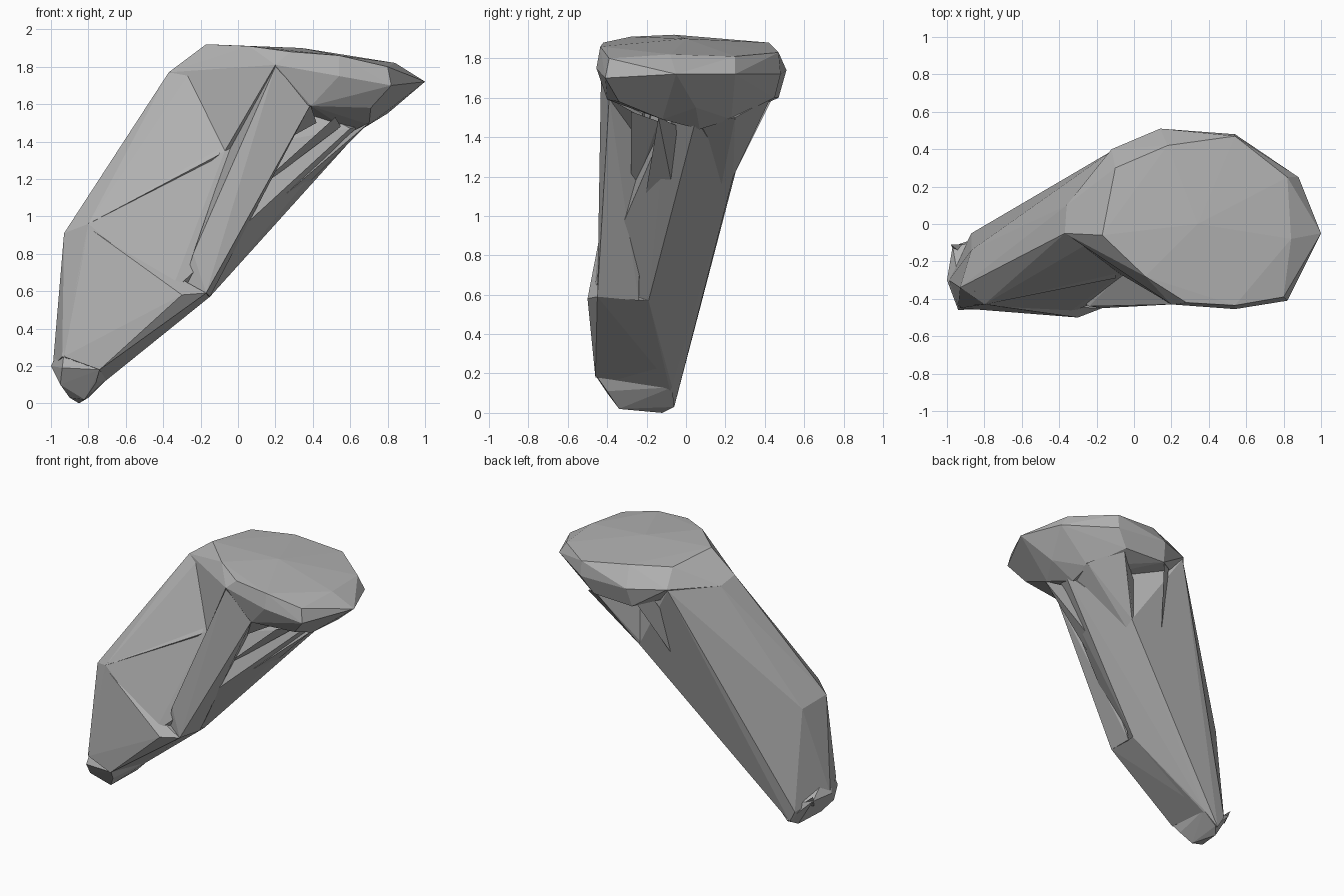
import bpy, bmesh

grey = bpy.data.materials.new("plain grey")
grey.diffuse_color = (0.45, 0.45, 0.45, 1)


def hull(name, points):
    """Flat-faced solid wrapped around a few corner points."""
    bm = bmesh.new()
    for p in points:
        bm.verts.new(p)
    res = bmesh.ops.convex_hull(bm, input=bm.verts)
    loose = {g for g in res["geom_interior"] + res["geom_unused"]
             if isinstance(g, bmesh.types.BMVert)}
    bmesh.ops.delete(bm, geom=list(loose), context='VERTS')
    bmesh.ops.recalc_face_normals(bm, faces=bm.faces)
    mesh = bpy.data.meshes.new(name)
    bm.to_mesh(mesh)
    bm.free()
    mesh.materials.append(grey)
    ob = bpy.data.objects.new(name, mesh)
    bpy.context.collection.objects.link(ob)
    return ob


# Broad faceted head with a nearly flat top
hull("head", [
    (-0.17, -0.06, 1.92), (-0.10, 0.30, 1.89), (0.06, -0.28, 1.91),
    (0.28, -0.42, 1.88), (0.54, -0.435, 1.86), (0.18, 0.42, 1.88),
    (0.54, 0.47, 1.83), (0.82, 0.25, 1.81), (0.84, -0.08, 1.82),
    (0.80, -0.39, 1.80), (0.34, 0.0, 1.90),
    (-0.37, -0.05, 1.77), (-0.36, 0.10, 1.74), (-0.12, 0.40, 1.76),
    (0.14, 0.51, 1.74), (0.54, 0.48, 1.72), (0.88, 0.25, 1.72),
    (1.0, -0.05, 1.72), (0.82, -0.41, 1.70), (0.54, -0.455, 1.75),
    (0.20, -0.43, 1.81),
    (0.39, -0.40, 1.59), (0.71, -0.34, 1.58), (0.70, -0.12, 1.49),
    (0.62, 0.07, 1.44), (0.62, 0.23, 1.49), (0.45, 0.45, 1.60),
    (0.12, 0.47, 1.60), (0.80, 0.05, 1.55)])

# Sloping shoulder that blends the head into the front of the shaft
hull("front_shoulder", [
    (-0.37, -0.05, 1.77), (-0.17, -0.06, 1.92), (0.06, -0.28, 1.91),
    (0.20, -0.43, 1.81), (-0.07, -0.27, 1.35), (0.15, -0.20, 1.45)])

# Slanting shaft from the head down to the foot
hull("shaft", [
    (-0.37, -0.05, 1.77), (-0.17, -0.06, 1.90), (-0.36, 0.10, 1.74),
    (-0.12, 0.39, 1.75), (-0.07, -0.27, 1.35), (0.10, -0.20, 1.45),
    (0.60, -0.10, 1.47), (0.68, 0.05, 1.49), (0.22, 0.24, 1.20),
    (0.20, -0.02, 1.00), (-0.15, -0.19, 0.57), (-0.36, -0.48, 0.59),
    (-0.80, -0.43, 0.96), (-0.93, -0.34, 0.91), (-0.87, -0.14, 0.86),
    (-0.94, -0.44, 0.25), (-0.99, -0.30, 0.20), (-0.87, -0.05, 0.12),
    (-0.74, -0.45, 0.18), (-0.70, -0.07, 0.13), (-0.82, -0.06, 0.03)])

# Ridge running down the front under the head
hull("front_ridge", [
    (0.20, -0.43, 1.80), (0.39, -0.39, 1.60), (0.10, -0.20, 1.70),
    (0.30, -0.22, 1.52), (-0.05, -0.25, 1.35), (-0.24, -0.44, 0.80),
    (-0.17, -0.45, 0.59), (-0.15, -0.24, 0.57), (-0.30, -0.40, 0.60)])

# Solid gusset under the rear of the head
hull("rear_gusset", [
    (0.64, 0.25, 1.50), (0.45, 0.43, 1.60), (0.22, 0.24, 1.20),
    (0.62, 0.05, 1.46), (0.10, 0.16, 1.06), (0.15, 0.20, 1.50)])

# Lower front wedge joining the knee to the foot
hull("lower_wedge", [
    (-0.30, -0.50, 0.58), (-0.17, -0.45, 0.59), (-0.15, -0.19, 0.57),
    (-0.36, -0.49, 0.60), (-0.74, -0.46, 0.18), (-0.70, -0.07, 0.13),
    (-0.93, -0.45, 0.25), (-0.92, -0.35, 0.85), (-0.80, -0.43, 0.94)])

# Small rounded foot
hull("foot", [
    (-0.85, -0.12, 0.0), (-0.80, -0.06, 0.03), (-0.90, -0.32, 0.03),
    (-0.82, -0.34, 0.02), (-0.95, -0.40, 0.10), (-0.74, -0.45, 0.18),
    (-0.76, -0.40, 0.11), (-0.94, -0.46, 0.19), (-1.0, -0.30, 0.20),
    (-0.70, -0.07, 0.13), (-0.97, -0.12, 0.20), (-0.92, -0.40, 0.35)])

# Thin webs stretched between the head and the shaft
webs = [
    [(0.39, -0.38, 1.59), (0.06, -0.30, 1.30), (0.10, -0.22, 1.36), (0.42, -0.22, 1.50)],
    [(0.52, -0.28, 1.53), (0.02, -0.28, 1.08), (0.10, -0.16, 1.14), (0.55, -0.14, 1.48)],
    [(0.70, -0.14, 1.50), (0.00, -0.24, 0.90), (0.20, -0.04, 1.00), (0.62, -0.05, 1.46)],
    [(0.10, 0.45, 1.62), (-0.05, 0.24, 1.20), (-0.12, 0.18, 1.25), (0.00, 0.38, 1.65)],
    [(-0.80, -0.43, 0.96), (-0.10, -0.29, 1.33), (-0.35, -0.28, 1.13), (-0.10, -0.20, 1.45)]]
for i, pts in enumerate(webs):
    hull(f"web_{i + 1}", pts)

# Ragged spikes along the outer side of the shaft
spikes = [
    ((-0.98, -0.11, 0.24), (-0.92, -0.15, 0.15), 0.04),
    ((-0.85, -0.36, 0.98), (-0.86, -0.36, 0.85), 0.04)]
for i, (tip, (x, y, z), r) in enumerate(spikes):
    hull(f"spike_{i + 1}", [tip, (x - r, y, z), (x + r, y - r, z), (x + r, y + r, z)])
